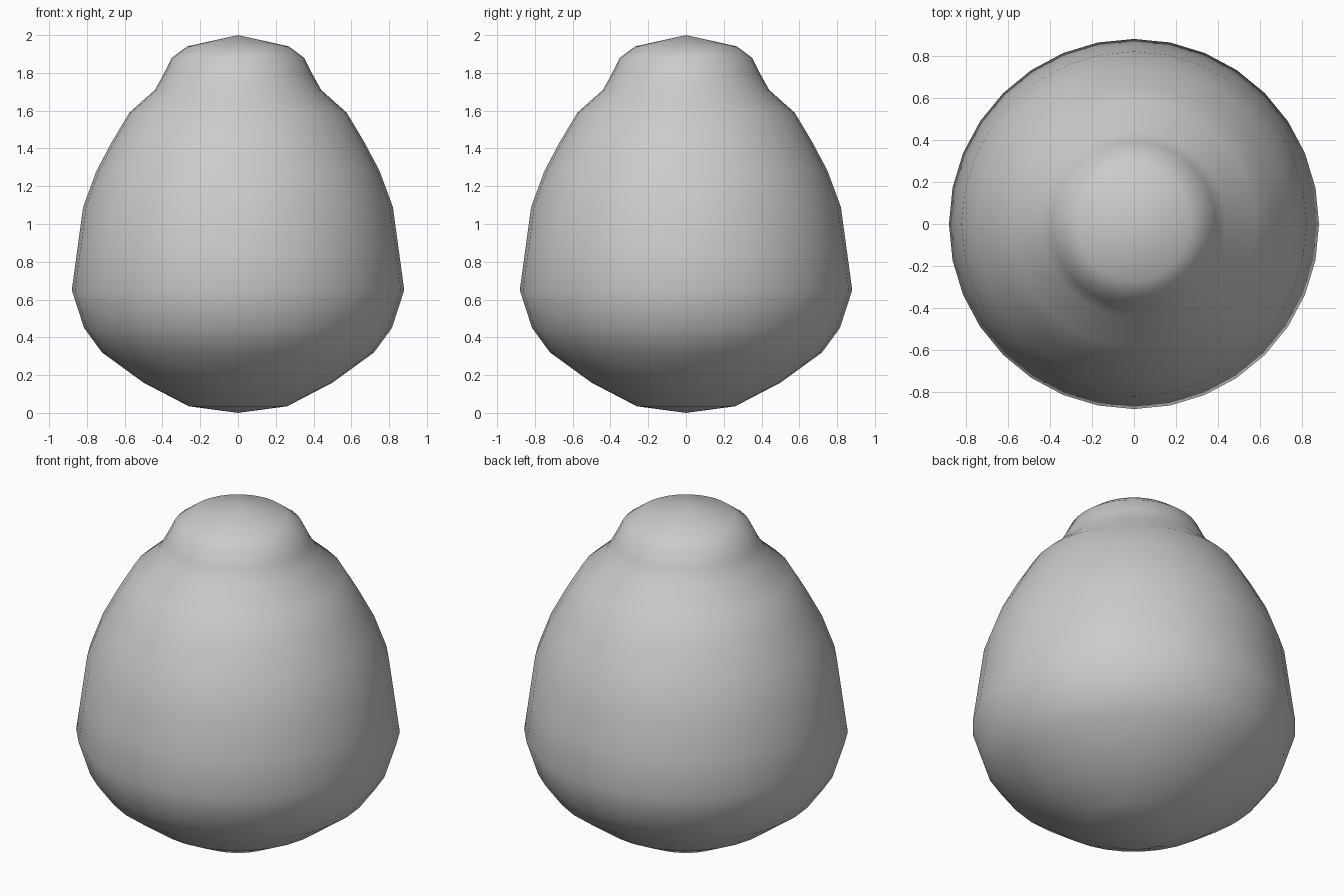
import bpy, bmesh
from math import sin, cos, pi

if "Cube" in bpy.data.objects:
    bpy.data.objects.remove(bpy.data.objects["Cube"])

SEGMENTS = 32

# Half outline of the lumpy pear-shaped body: (radius, height), bottom to top
profile = [(0, 0), (0.26, 0.035), (0.50, 0.16), (0.72, 0.32), (0.815, 0.45),
           (0.88, 0.65), (0.85, 0.87), (0.82, 1.09), (0.75, 1.28),
           (0.665, 1.44), (0.575, 1.59), (0.44, 1.71), (0.39, 1.80),
           (0.35, 1.88), (0.27, 1.94), (0, 2.0)]


def lathe(name, points):
    """Revolve an outline whose ends lie on the z axis into a closed solid."""
    bm = bmesh.new()
    bottom = bm.verts.new((0, 0, points[0][1]))
    top = bm.verts.new((0, 0, points[-1][1]))
    rings = [[bm.verts.new((r * cos(2 * pi * i / SEGMENTS),
                            r * sin(2 * pi * i / SEGMENTS), z))
              for i in range(SEGMENTS)] for r, z in points[1:-1]]
    for i in range(SEGMENTS):
        j = (i + 1) % SEGMENTS
        bm.faces.new((bottom, rings[0][j], rings[0][i]))
        for a, b in zip(rings, rings[1:]):
            bm.faces.new((a[i], a[j], b[j], b[i]))
        bm.faces.new((rings[-1][i], rings[-1][j], top))
    for f in bm.faces:
        f.smooth = True
    mesh = bpy.data.meshes.new(name)
    bm.to_mesh(mesh)
    bm.free()
    obj = bpy.data.objects.new(name, mesh)
    bpy.context.collection.objects.link(obj)
    return obj


# Rounded body with narrow neck and domed cap
lathe("pear_body", profile)
